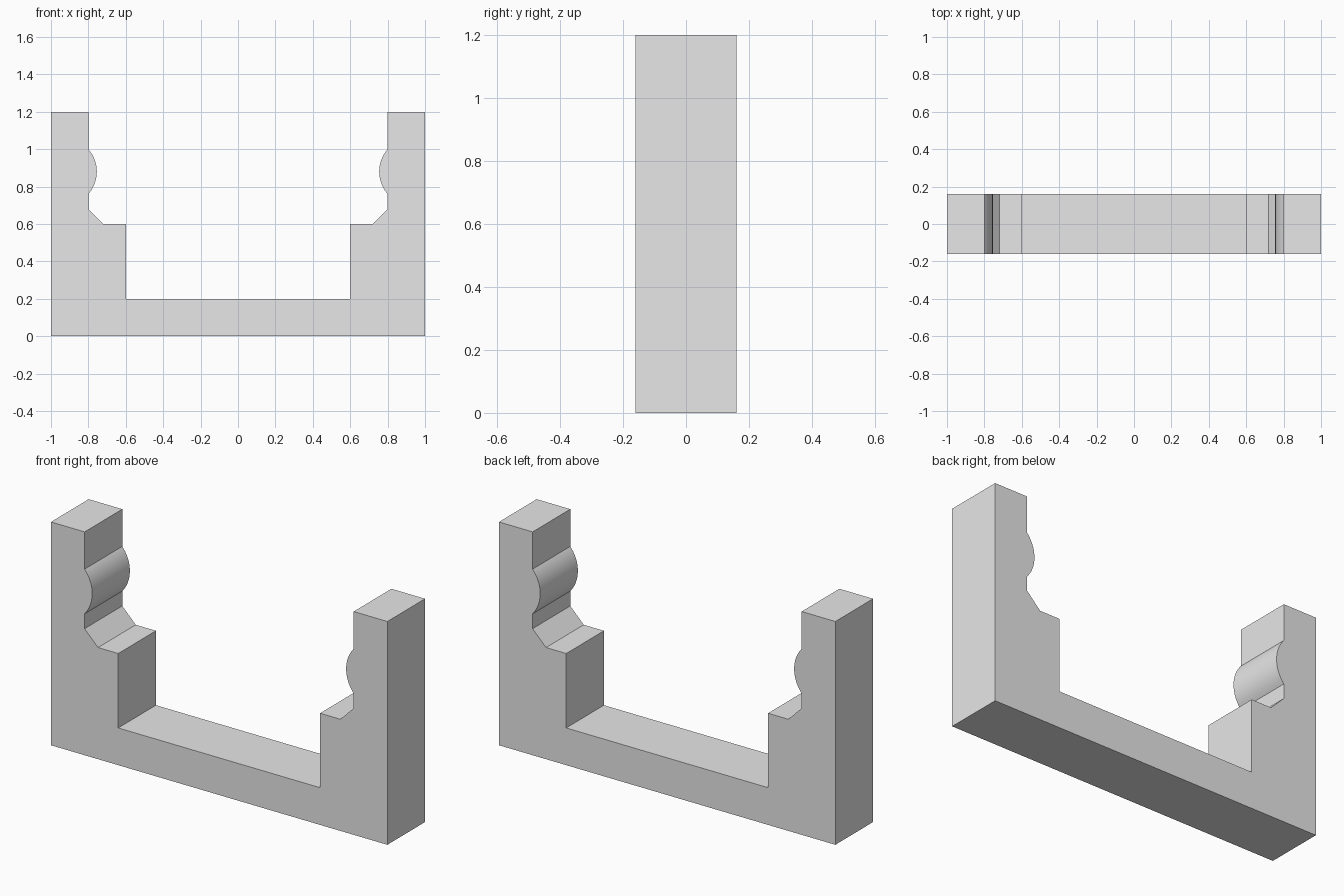
import bpy
import bmesh
import math

cube = bpy.data.objects.get("Cube")
if cube:
    bpy.data.objects.remove(cube, do_unlink=True)

DEPTH = 0.32

# Plain light grey material
grey = bpy.data.materials.new("light_grey")
grey.use_nodes = True
colour = (0.8, 0.8, 0.8, 1)
grey.diffuse_color = colour
grey.node_tree.nodes["Principled BSDF"].inputs["Base Color"].default_value = colour


def bulge(x, z, half, rise, steps=20):
    """Arc from below to above z, swelling towards the centre line."""
    r = (half ** 2 + rise ** 2) / (2 * rise)
    sweep = math.asin(half / r)
    pts = []
    for i in range(steps + 1):
        a = sweep * (2 * i / steps - 1)
        pts.append((x + r - rise - r * math.cos(a), z + r * math.sin(a)))
    return pts


# Left half of the outline: floor, step, chamfer, retaining bulge, arm tip
half = [(0.6, 0.2), (0.6, 0.6), (0.72, 0.6), (0.8, 0.68)]
half += bulge(0.8, 0.88, 0.12, 0.045)
half += [(0.8, 1.2), (1, 1.2), (1, 0)]
outline = half + [(-x, z) for x, z in reversed(half)]

# Extrude the mirrored outline from front to back
bm = bmesh.new()
face = bm.faces.new([bm.verts.new((x, -DEPTH / 2, z)) for x, z in outline])
new = bmesh.ops.extrude_face_region(bm, geom=[face])["geom"]
bmesh.ops.translate(bm, vec=(0, DEPTH, 0),
                    verts=[v for v in new if isinstance(v, bmesh.types.BMVert)])
bmesh.ops.recalc_face_normals(bm, faces=bm.faces)

mesh = bpy.data.meshes.new("clip_bracket")
bm.to_mesh(mesh)
bm.free()
mesh.materials.append(grey)
bracket = bpy.data.objects.new("clip_bracket", mesh)
bpy.context.collection.objects.link(bracket)

# Smooth the bulges, keep the corners sharp
bpy.ops.object.select_all(action="DESELECT")
bracket.select_set(True)
bpy.context.view_layer.objects.active = bracket
bpy.ops.object.shade_smooth_by_angle(angle=math.radians(20))
